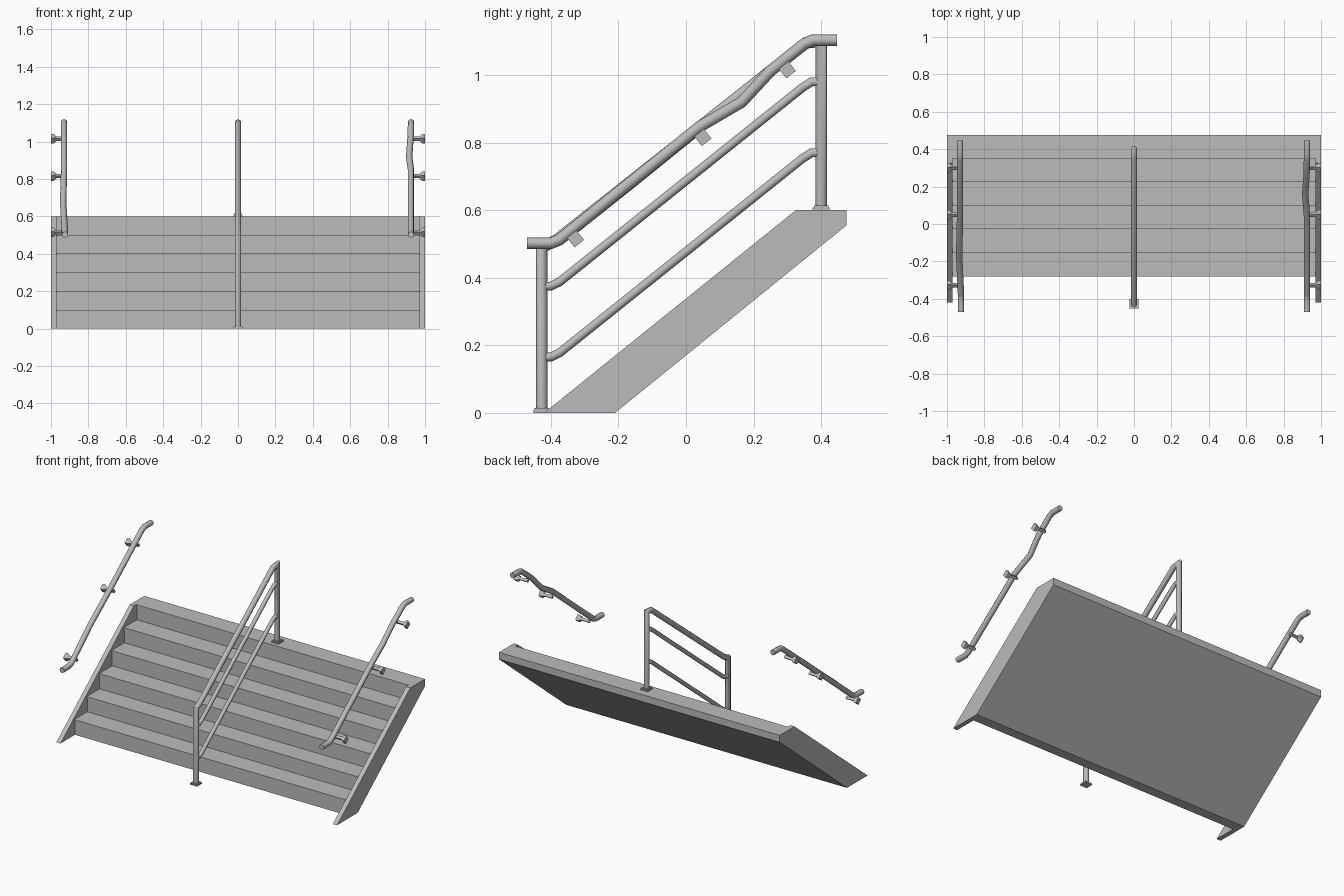
import bpy, bmesh, math
from mathutils import Vector

if "Cube" in bpy.data.objects:
    bpy.data.objects.remove(bpy.data.objects["Cube"])

GREY = bpy.data.materials.new("plain grey")
GREY.use_nodes = True
colour = (0.5, 0.5, 0.5, 1)
GREY.diffuse_color = colour
GREY.node_tree.nodes["Principled BSDF"].inputs["Base Color"].default_value = colour


def finish(bm, name, smooth=False):
    bmesh.ops.recalc_face_normals(bm, faces=bm.faces)
    mesh = bpy.data.meshes.new(name)
    bm.to_mesh(mesh)
    bm.free()
    mesh.materials.append(GREY)
    obj = bpy.data.objects.new(name, mesh)
    bpy.context.collection.objects.link(obj)
    if smooth:
        bpy.ops.object.select_all(action='DESELECT')
        obj.select_set(True)
        bpy.context.view_layer.objects.active = obj
        bpy.ops.object.shade_smooth_by_angle(angle=math.radians(50))
    return obj


def extrude_profile(name, profile, x0, x1):
    """Side outline in y, z pulled along x."""
    bm = bmesh.new()
    face = bm.faces.new([bm.verts.new((x0, y, z)) for y, z in profile])
    geom = bmesh.ops.extrude_face_region(bm, geom=[face])["geom"]
    verts = [g for g in geom if isinstance(g, bmesh.types.BMVert)]
    bmesh.ops.translate(bm, verts=verts, vec=(x1 - x0, 0, 0))
    return finish(bm, name)


def tube(name, points, radius, sides=8):
    """Mitred pipe along a path lying close to the y-z plane."""
    bm = bmesh.new()
    pts = [Vector(p) for p in points]
    rings = []
    for i, p in enumerate(pts):
        before = (p - pts[i - 1]).normalized() if i else None
        after = (pts[i + 1] - p).normalized() if i + 1 < len(pts) else None
        before, after = before or after, after or before
        tangent = (before + after).normalized()
        normal = tangent.cross(Vector((1, 0, 0))).normalized()
        side = normal.cross(tangent)
        stretch = 1 / max(tangent.dot(before), 0.5)
        ring = []
        for k in range(sides):
            a = math.tau * k / sides
            offset = normal * math.cos(a) * stretch + side * math.sin(a)
            ring.append(bm.verts.new(p + offset * radius))
        rings.append(ring)
    for a, b in zip(rings, rings[1:]):
        for k in range(sides):
            n = (k + 1) % sides
            bm.faces.new((a[k], a[n], b[n], b[k]))
    bm.faces.new(rings[0])
    bm.faces.new(rings[-1])
    return finish(bm, name, True)


def flange(name, y, z):
    """Short tapered collar at the foot of a post."""
    bm = bmesh.new()
    for half, height, level in ((0.025, 0.008, 0.004), (0.021, 0.006, 0.011)):
        made = bmesh.ops.create_cube(bm, size=1)["verts"]
        bmesh.ops.scale(bm, verts=made, vec=(half * 2, half * 2, height))
        bmesh.ops.translate(bm, verts=made, vec=(0, y, z + level))
    return finish(bm, name)


# Flight of steps with small nosings and a closed sloping underside
STEPS, GOING, RISE, FIRST = 6, 0.126, 0.1, -0.28
steps = [(-0.21, 0)]
for i in range(STEPS):
    y, z = FIRST + i * GOING, i * RISE
    steps += [(y + 0.006, z), (y + 0.006, z + 0.09), (y, z + 0.09), (y, z + RISE)]
steps += [(0.475, 0.6), (0.475, 0.555)]
extrude_profile("steps", steps, -0.97, 0.97)

# Side stringers
stringer = [(-0.42, 0), (-0.21, 0), (0.475, 0.555), (0.475, 0.6), (0.325, 0.6)]
for label, s in (("left", 1), ("right", -1)):
    extrude_profile(label + "_stringer", stringer, s * 0.97, s)

# Centre railing: posts and top rail in one bent pipe, two lower rails
FRONT, BACK, R = -0.427, 0.4, 0.017
tube("centre_top_rail", [(0, FRONT, 0), (0, FRONT, 0.49), (0, -0.385, 0.51),
                         (0, 0.355, 1.095), (0, BACK, 1.1), (0, BACK, 0.6)], R)
for name, z in (("upper_mid_rail", 0.375), ("lower_mid_rail", 0.165)):
    tube(name, [(0, FRONT, z), (0, -0.4, z), (0, -0.375, z + 0.012),
                (0, 0.345, z + 0.588), (0, 0.372, z + 0.605), (0, BACK, z + 0.605)], 0.013)
flange("front_post_base", FRONT, 0)
flange("back_post_base", BACK, 0.6)

# Wall handrails: the left one is bent in its upper half
right_path = [(-0.925, -0.47, 0.502), (-0.925, -0.4, 0.502), (-0.925, -0.375, 0.512),
              (-0.935, -0.17, 0.675), (-0.93, 0.04, 0.845),
              (-0.93, 0.35, 1.092), (-0.93, 0.375, 1.103), (-0.93, 0.447, 1.103)]
left_path = [(0.925, -0.47, 0.502), (0.925, -0.4, 0.502), (0.925, -0.375, 0.512),
             (0.925, 0.04, 0.847), (0.915, 0.165, 0.92), (0.922, 0.25, 1.012),
             (0.925, 0.35, 1.092), (0.925, 0.375, 1.103), (0.925, 0.447, 1.103)]
tube("right_handrail", right_path, R)
tube("left_handrail", left_path, R)

# Wall brackets: arm under the rail and a flared square plate tilted with the slope
SLOPE = math.atan2(0.6, 0.75)
for label, s in (("left", 1), ("right", -1)):
    for place, y, z in (("lower", -0.327, 0.515), ("middle", 0.05, 0.815), ("upper", 0.3, 1.015)):
        bm = bmesh.new()
        rings = []
        for x, half in ((0.915, 0.008), (0.97, 0.008), (0.985, 0.018), (1.0, 0.018)):
            ring = []
            for k in range(4):
                a = SLOPE + math.pi / 4 + k * math.pi / 2
                r = half * math.sqrt(2)
                ring.append(bm.verts.new((s * x, y + r * math.cos(a), z + r * math.sin(a))))
            rings.append(ring)
        for a, b in zip(rings, rings[1:]):
            for k in range(4):
                bm.faces.new((a[k], a[k - 1], b[k - 1], b[k]))
        bm.faces.new(rings[0])
        bm.faces.new(rings[-1])
        finish(bm, f"{label}_{place}_bracket")
        tube(f"{label}_{place}_bracket_stem", [(s * 0.925, y, z), (s * 0.925, y - 0.018, z + 0.025)], 0.008, 6)
